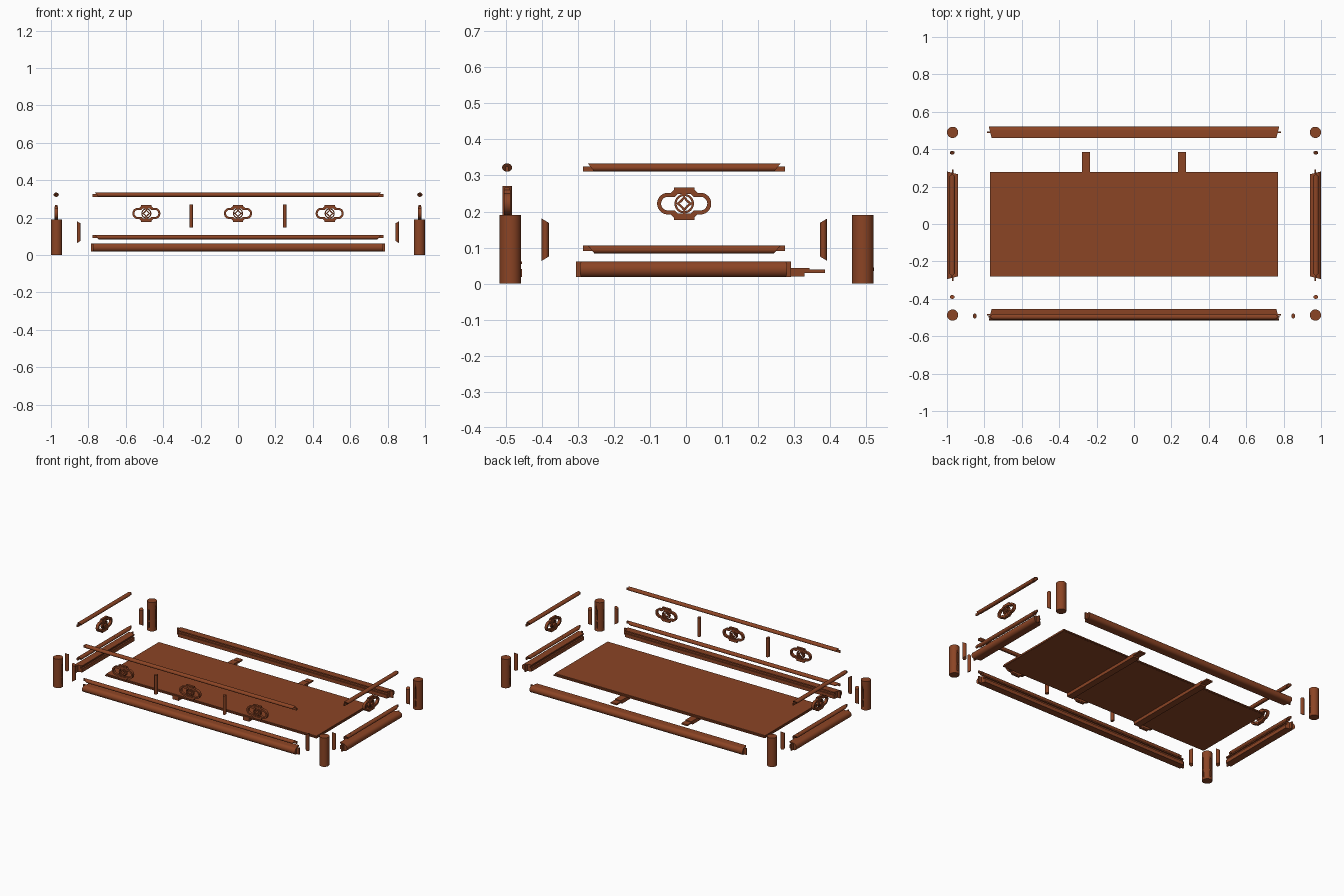
import bpy, bmesh, math
from math import sin, cos, pi, radians
from mathutils import Matrix, Euler

cube = bpy.data.objects.get("Cube")
if cube:
    bpy.data.objects.remove(cube, do_unlink=True)

wood = bpy.data.materials.new("reddish brown wood")
wood.use_nodes = True
colour = (0.26, 0.058, 0.018, 1)
wood.diffuse_color = colour
bsdf = wood.node_tree.nodes["Principled BSDF"]
bsdf.inputs["Base Color"].default_value = colour
bsdf.inputs["Roughness"].default_value = 0.6


def finish(name, bm, loc, rot=(0, 0, 0)):
    """Turn a bmesh into a placed, smooth-shaded wooden object."""
    bmesh.ops.recalc_face_normals(bm, faces=bm.faces)
    me = bpy.data.meshes.new(name)
    bm.to_mesh(me)
    bm.free()
    me.materials.append(wood)
    me.shade_smooth()
    me.set_sharp_from_angle(angle=radians(35))
    ob = bpy.data.objects.new(name, me)
    bpy.context.collection.objects.link(ob)
    ob.location = loc
    ob.rotation_euler = [radians(a) for a in rot]
    return ob


def add_box(bm, lo, hi):
    mid = [(a + b) / 2 for a, b in zip(lo, hi)]
    size = [b - a for a, b in zip(lo, hi)]
    m = Matrix.Translation(mid) @ Matrix.Diagonal((*size, 1))
    bmesh.ops.create_cube(bm, size=1, matrix=m)


def add_bar(bm, profile, half, slope_u=0, slope_v=0):
    """Extrude a (u, v) profile along x; u points to -y, ends are slanted."""
    ends = []
    for s in (-1, 1):
        ends.append([bm.verts.new((s * (half + slope_u * u + slope_v * v), -u, v))
                     for u, v in profile])
        bm.faces.new(ends[-1])
    n = len(profile)
    for i in range(n):
        j = (i + 1) % n
        bm.faces.new((ends[0][i], ends[0][j], ends[1][j], ends[1][i]))


def oval(ru, rv, n=24):
    return [(ru * cos(2 * pi * i / n), rv * sin(2 * pi * i / n)) for i in range(n)]


# Bottom rail section: rounded outside, flat inside with a panel groove
arc = [(0.009 + 0.021 * cos(a), 0.022 * sin(a))
       for a in (-pi / 2 + pi * i / 14 for i in range(15))]
apron_profile = arc + [(-0.03, 0.022), (-0.03, 0.014), (-0.021, 0.014),
                       (-0.021, 0.001), (-0.03, 0.001), (-0.03, -0.022)]


def bottom_rail(name, half, loc, turn):
    bm = bmesh.new()
    add_bar(bm, apron_profile, half - 0.018, slope_u=0.25)
    add_box(bm, (-half, -0.004, -0.022), (half, 0.004, 0.021))
    finish(name, bm, (*loc, 0.04), (0, 0, turn))


def slim_rail(name, half, loc, z, low, turn):
    bm = bmesh.new()
    add_bar(bm, oval(0.014, 0.0115), half - 0.022, slope_v=0.8)
    add_box(bm, (-half, -0.004, low), (half, 0.004, low + 0.015))
    finish(name, bm, (*loc, z), (0, 0, turn))


def strut(name, half, loc, turn, slope=0.0):
    bm = bmesh.new()
    add_bar(bm, oval(0.013, 0.01), half, slope_v=slope)
    finish(name, bm, loc, (0, -90, turn))


# Ornament: lobed frame, round ring and curved-sided diamond
def lobed(grow):
    r, cx = 0.030 + grow, 0.045
    mid, top = 0.033 + grow, 0.038 + grow
    quarter = [(cx + r * cos(a), r * sin(a)) for a in (pi / 2 * i / 10 for i in range(11))]
    quarter += [(mid + 0.004, r), (mid, r + 0.004), (mid - 0.004, top)]
    upper = quarter + [(-x, z) for x, z in reversed(quarter)]
    return upper + [(-x, -z) for x, z in upper[1:-1]]


def diamond(r):
    pts = []
    for k in range(4):
        for i in range(6):
            t = i / 6
            pinch = 1 - 0.45 * t * (1 - t)
            a, b = k * pi / 2, (k + 1) * pi / 2
            pts.append((r * pinch * ((1 - t) * cos(a) + t * cos(b)),
                        r * pinch * ((1 - t) * sin(a) + t * sin(b))))
    return pts


def add_frame(bm, outer, inner, depth):
    """Join two matching outlines into a flat ring with thickness."""
    n = len(outer)
    loops = [[bm.verts.new((x, y, z)) for x, z in pts]
             for pts, y in ((outer, -depth), (outer, depth), (inner, depth), (inner, -depth))]
    for k in range(4):
        a, b = loops[k], loops[(k + 1) % 4]
        for i in range(n):
            j = (i + 1) % n
            bm.faces.new((a[i], a[j], b[j], b[i]))


def ornament(name, loc, turn):
    bm = bmesh.new()
    add_frame(bm, lobed(0), lobed(-0.011), 0.009)
    add_frame(bm, oval(0.027, 0.027, 32), oval(0.021, 0.021, 32), 0.007)
    add_frame(bm, diamond(0.023), diamond(0.013), 0.006)
    for s in (-1, 1):
        z = sorted((s * 0.037, s * 0.045))
        add_box(bm, (-0.028, -0.007, z[0]), (0.028, 0.007, z[1]))
    finish(name, bm, loc, (0, 0, turn))


# Legs with mortises on the two inward sides
for sx, side in ((1, "left"), (-1, "right")):
    for y, end in ((-0.487, "front"), (0.49, "back")):
        bm = bmesh.new()
        bmesh.ops.create_cone(bm, cap_ends=True, segments=40, radius1=0.03, radius2=0.03,
                              depth=0.19, matrix=Matrix.Translation((0, 0, 0.095)))
        leg = finish(f"{end}_{side}_leg", bm, (sx * 0.97, y, 0))
        sy = -1 if y > 0 else 1
        bm = bmesh.new()
        for z0, z1 in ((0.02, 0.06), (0.07, 0.14)):
            xs, ys = sorted((-sx * 0.015, -sx * 0.05)), sorted((sy * 0.015, sy * 0.05))
            add_box(bm, (xs[0], -0.004, z0), (xs[1], 0.004, z1))
            add_box(bm, (-0.004, ys[0], z0), (0.004, ys[1], z1))
        cutter = finish("mortise_cutter", bm, leg.location)
        cutter.hide_render = True
        mod = leg.modifiers.new("mortises", "BOOLEAN")
        mod.operation, mod.object = "DIFFERENCE", cutter
        bpy.context.view_layer.update()
        cut = bpy.data.meshes.new_from_object(
            leg.evaluated_get(bpy.context.evaluated_depsgraph_get()))
        leg.modifiers.clear()
        leg.data = cut
        bpy.data.objects.remove(cutter, do_unlink=True)

# Front and back rails
bottom_rail("front_bottom_rail", 0.787, (0, -0.485), 0)
bottom_rail("back_bottom_rail", 0.787, (0, 0.491), 180)
slim_rail("front_middle_rail", 0.777, (0, -0.496), 0.095, -0.004, 0)
slim_rail("front_top_rail", 0.777, (0, -0.496), 0.322, -0.0115, 0)

# Side rails, ornaments and corner struts
for sx, side in ((1, "left"), (-1, "right")):
    turn = 90 * sx
    bottom_rail(f"{side}_bottom_rail", 0.298, (sx * 0.97, -0.007), turn)
    slim_rail(f"{side}_middle_rail", 0.28, (sx * 0.972, -0.005), 0.095, -0.004, turn)
    slim_rail(f"{side}_top_rail", 0.28, (sx * 0.972, -0.005), 0.322, -0.0115, turn)
    ornament(f"{side}_ornament", (sx * 0.972, -0.005, 0.222), turn)
    strut(f"{side}_front_strut", 0.0525, (sx * 0.972, -0.39, 0.122), 90, 0.6)
    strut(f"{side}_back_strut", 0.0525, (sx * 0.972, 0.381, 0.122), -90, 0.6)
    strut(f"front_{side}_corner_strut", 0.0525, (sx * 0.851, -0.492, 0.122),
          180 if sx > 0 else 0, 0.6)
    strut(f"front_{side}_middle_strut", 0.0625, (sx * 0.25, -0.496, 0.208), 0)

# Front ornaments
for x, side in ((-0.49, "right"), (0, "centre"), (0.49, "left")):
    ornament(f"front_{side}_ornament", (x, -0.496, 0.222), 0)

# Panel with a thin tongue along its edge
bm = bmesh.new()
add_box(bm, (-0.766, -0.278, 0.04), (0.766, 0.27, 0.055))
add_box(bm, (-0.77, -0.282, 0.041), (0.77, 0.278, 0.048))
finish("panel", bm, (0, 0, 0))

# Battens under the panel, stepped down to a tenon at the back
for sx, side in ((1, "left"), (-1, "right")):
    bm = bmesh.new()
    add_box(bm, (-0.022, -0.282, 0.02), (0.022, 0.328, 0.044))
    add_box(bm, (-0.022, 0.32, 0.03), (0.022, 0.342, 0.044))
    add_box(bm, (-0.022, 0.335, 0.03), (0.022, 0.385, 0.039))
    finish(f"{side}_batten", bm, (sx * 0.257, 0, 0))
